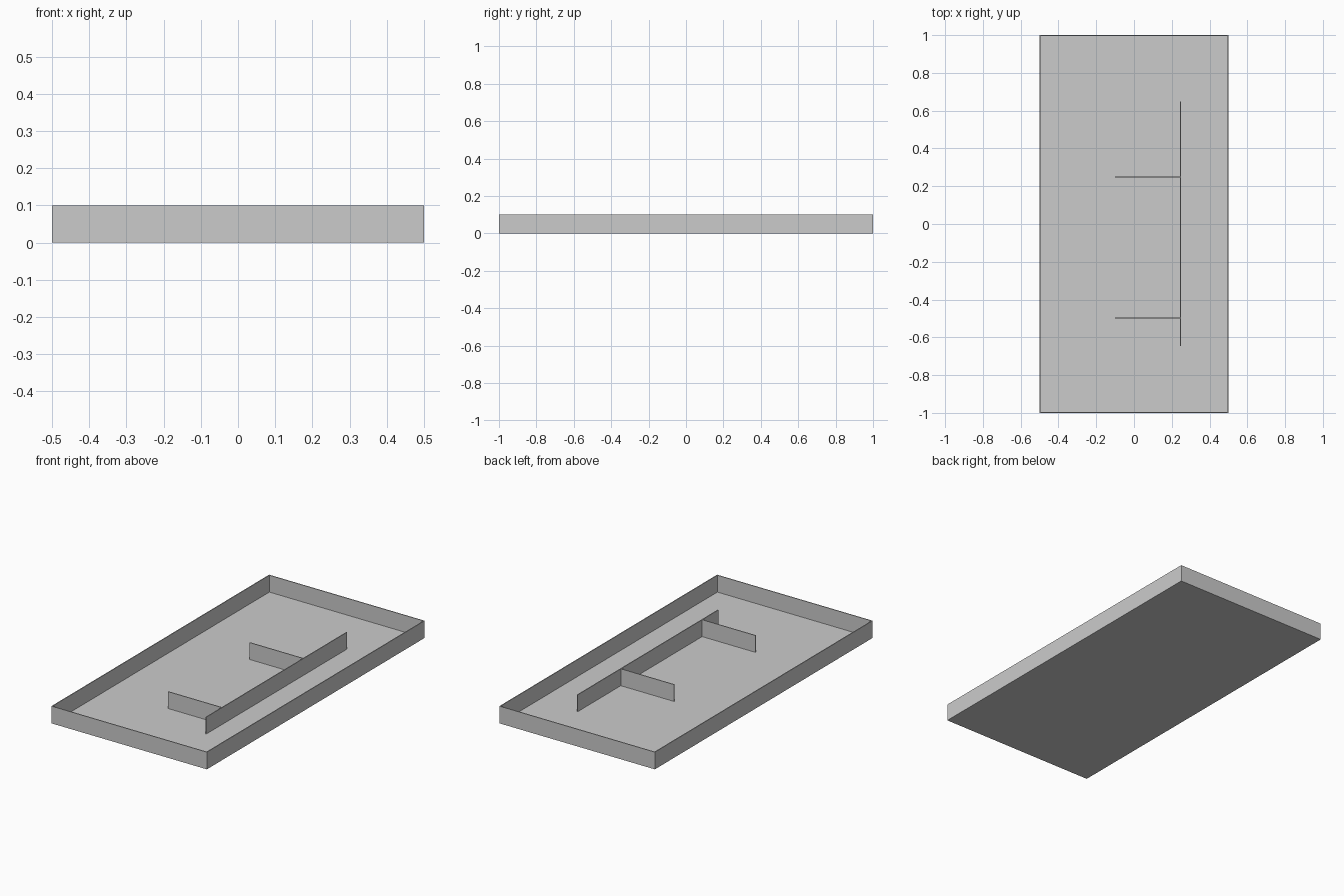
import bpy
import bmesh
from mathutils import Matrix, Vector

cube = bpy.data.objects.get("Cube")
if cube:
    bpy.data.objects.remove(cube, do_unlink=True)

grey = bpy.data.materials.new("plain_grey")
grey.use_nodes = True
colour = (0.6, 0.6, 0.6, 1)
grey.diffuse_color = colour
grey.node_tree.nodes["Principled BSDF"].inputs["Base Color"].default_value = colour

HEIGHT = 0.1
THICK = 0.005
FLOOR = 0.002
HALF_X, HALF_Y = 0.5, 1.0


def box(name, low, high):
    """Axis-aligned box between two opposite corners."""
    low, high = Vector(low), Vector(high)
    bm = bmesh.new()
    place = Matrix.Translation((low + high) / 2) @ Matrix.Diagonal((high - low).to_4d())
    bmesh.ops.create_cube(bm, size=1, matrix=place)
    mesh = bpy.data.meshes.new(name)
    bm.to_mesh(mesh)
    bm.free()
    mesh.materials.append(grey)
    obj = bpy.data.objects.new(name, mesh)
    bpy.context.collection.objects.link(obj)
    return obj


# Floor slab, fitted between the outer walls
inner_x, inner_y = HALF_X - THICK, HALF_Y - THICK
box("floor", (-inner_x, -inner_y, 0), (inner_x, inner_y, FLOOR))

# Long side walls run the full length; end walls fit between them
for name, side in (("left_wall", 1), ("right_wall", -1)):
    x = side * (HALF_X - THICK / 2)
    box(name, (x - THICK / 2, -HALF_Y, 0), (x + THICK / 2, HALF_Y, HEIGHT))
for name, side in (("back_wall", 1), ("front_wall", -1)):
    y = side * (HALF_Y - THICK / 2)
    box(name, (-inner_x, y - THICK / 2, 0), (inner_x, y + THICK / 2, HEIGHT))

# Long inner partition with two branches towards the right
part_x = 0.245
box("long_partition", (part_x - THICK / 2, -0.645, FLOOR),
    (part_x + THICK / 2, 0.648, HEIGHT))
for name, y in (("back_branch", 0.25), ("front_branch", -0.497)):
    box(name, (-0.1, y - THICK / 2, FLOOR),
        (part_x - THICK / 2, y + THICK / 2, HEIGHT))
